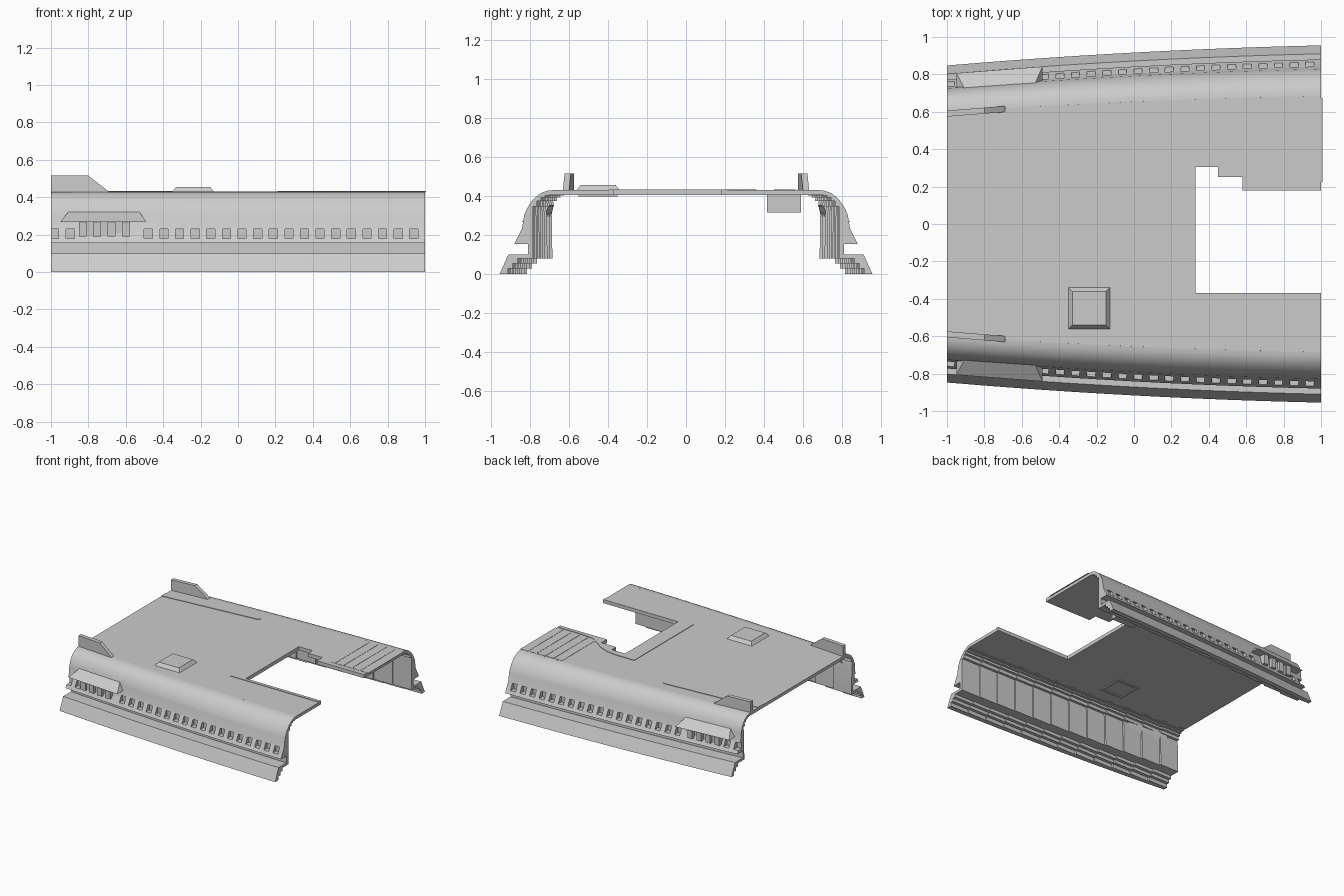
import bpy
import bmesh
import math

if "Cube" in bpy.data.objects:
    bpy.data.objects.remove(bpy.data.objects["Cube"], do_unlink=True)

grey = bpy.data.materials.new("plain_grey")
grey.use_nodes = True
grey.diffuse_color = (0.6, 0.6, 0.6, 1)
grey.node_tree.nodes["Principled BSDF"].inputs["Base Color"].default_value = grey.diffuse_color


def make(name, bm, mirror=False):
    bmesh.ops.recalc_face_normals(bm, faces=bm.faces[:])
    mesh = bpy.data.meshes.new(name)
    bm.to_mesh(mesh)
    bm.free()
    mesh.materials.append(grey)
    obj = bpy.data.objects.new(name, mesh)
    bpy.context.collection.objects.link(obj)
    if mirror:
        mod = obj.modifiers.new("both_sides", 'MIRROR')
        mod.use_axis = (False, True, False)
        mod.use_mirror_merge = False
    return obj


def add_box(bm, x0, x1, y0, y1, z0, z1):
    made = bmesh.ops.create_cube(bm, size=1)["verts"]
    for v in made:
        v.co = (x1 if v.co.x > 0 else x0, y1 if v.co.y > 0 else y0,
                z1 if v.co.z > 0 else z0)


def plate(name, points, z0, z1):
    bm = bmesh.new()
    face = bm.faces.new([bm.verts.new((x, y, z0)) for x, y in points])
    top = bmesh.ops.extrude_face_region(bm, geom=[face])["geom"]
    for v in top:
        if isinstance(v, bmesh.types.BMVert):
            v.co.z = z1
    return make(name, bm)


def hull(name, points, mirror=False):
    bm = bmesh.new()
    for p in points:
        bm.verts.new(p)
    bmesh.ops.convex_hull(bm, input=bm.verts[:])
    return make(name, bm, mirror)


# The side walls spread outwards towards +x
def spread(x):
    t = 1 - x
    return -0.023 * t - 0.0154 * t * t


def roof_edge(x):
    return 0.685 + 0.8 * spread(x)


def scale_at(z):
    return 1 - 0.2 * min(1, max(0, (z - 0.28) / 0.12))


# Wall section: outside going up, stepped inside coming down
outer = [(0.955, 0), (0.91, 0.10), (0.81, 0.10), (0.81, 0.155), (0.88, 0.155), (0.84, 0.235)]
for i in range(1, 10):
    a = math.radians(20 + 70 * i / 9)
    outer.append((0.685 + 0.162 * math.cos(a), 0.195 + 0.235 * math.sin(a)))
inner = [(0.685, 0.405)]
for i in range(5):
    y = 0.705 + 0.02 * i
    z = 0.195 + 0.21 * math.sqrt(max(0, 1 - ((y - 0.685) / 0.115) ** 2))
    inner += [(y, inner[-1][1]), (y, z)]
inner += [(0.785, 0.08), (0.865, 0.08), (0.865, 0.055), (0.89, 0.055),
          (0.89, 0.03), (0.915, 0.03), (0.915, 0)]

STEPS = 12
stations = []
for i in range(STEPS):
    x0, x1 = -1 + 2 * i / STEPS, -1 + 2 * (i + 1) / STEPS
    level = spread((x0 + x1) / 2)
    stations += [(x0 + (0.002 if i else 0), level), (x1, level)]

bm = bmesh.new()
rings = []
for x, level in stations:
    ring = [bm.verts.new((x, y + spread(x) * scale_at(z), z)) for y, z in outer]
    ring += [bm.verts.new((x, y + level * scale_at(z), z)) for y, z in inner]
    rings.append(ring)
n = len(rings[0])
for a, b in zip(rings, rings[1:]):
    for j in range(n):
        k = (j + 1) % n
        bm.faces.new((a[j], a[k], b[k], b[j]))
bm.faces.new(rings[0])
bm.faces.new(rings[-1])
walls = make("side_walls", bm)

# Row of recessed windows
bm = bmesh.new()
for k in range(24):
    x = 0.94 - 0.0835 * k
    if not -0.87 < x < -0.5:
        y = 0.825 + spread(x)
        add_box(bm, x - 0.022, x + 0.022, y, y + 0.1, 0.18, 0.23)
cutter = make("window_cutter", bm)
cutter.hide_render = True
cut = walls.modifiers.new("windows", 'BOOLEAN')
cut.operation = 'DIFFERENCE'
cut.solver = 'EXACT'
cut.object = cutter
mod = walls.modifiers.new("both_sides", 'MIRROR')
mod.use_axis = (False, True, False)
mod.use_mirror_merge = False
bpy.ops.object.select_all(action='DESELECT')
walls.select_set(True)
bpy.context.view_layer.objects.active = walls
for m in ("windows", "both_sides"):
    bpy.ops.object.modifier_apply(modifier=m)
bpy.data.objects.remove(cutter, do_unlink=True)
bpy.ops.object.shade_smooth_by_angle(angle=math.radians(25))

# Roof with a stepped notch open at the +x end
xs = [-1 + 0.2 * i for i in range(11)]
notch = [(1, 0.18), (0.58, 0.18), (0.58, 0.25), (0.45, 0.25), (0.45, 0.305),
         (0.33, 0.305), (0.33, -0.37), (1, -0.37)]
plate("roof", [(x, roof_edge(x)) for x in xs] + notch
      + [(x, -roof_edge(x)) for x in reversed(xs)], 0.405, 0.43)

# Thin trim around the notch
trim = [(1, -0.395), (0.21, -0.395), (0.21, 0.36), (0.38, 0.36), (0.46, 0.348),
        (0.54, 0.315), (0.62, 0.26), (0.68, 0.22), (0.8, 0.21), (1, 0.21)]
plate("notch_trim", trim + notch, 0.429, 0.434)

# Thin slats on the left arm of the roof
bm = bmesh.new()
for i in range(5):
    x = 0.64 + 0.075 * i
    add_box(bm, x, x + 0.068, 0.225, roof_edge(x) - 0.01, 0.429, 0.432)
make("roof_slats", bm)

# Long round-ended strip on the roof
strip = [(-1, 0.45), (-0.21, 0.52)]
strip += [(-0.2 + 0.022 * math.cos(math.radians(a)), 0.541 + 0.021 * math.sin(math.radians(a)))
          for a in range(-75, 90, 25)]
plate("roof_strip", strip + [(-0.21, 0.562), (-1, 0.51)], 0.429, 0.434)

# Bevelled roof hatch and its frame underneath
corners = [(-1, -1), (1, -1), (1, 1), (-1, 1)]
hull("roof_hatch", [(-0.24 + r * sx, -0.45 + r * sy, z)
                    for r, z in ((0.112, 0.429), (0.09, 0.456)) for sx, sy in corners])
bm = bmesh.new()
for s in (-1, 1):
    add_box(bm, -0.24 + s * 0.09 - 0.01, -0.24 + s * 0.09 + 0.01, -0.55, -0.35, 0.398, 0.41)
    add_box(bm, -0.33, -0.15, -0.45 + s * 0.09 - 0.01, -0.45 + s * 0.09 + 0.01, 0.398, 0.41)
make("hatch_frame", bm)

# Upright fins on the roof edges
fin = []
for x, z in ((-1, 0.41), (-0.69, 0.41), (-0.69, 0.43), (-0.8, 0.515), (-1, 0.515)):
    y = 0.59 + 0.08 * (x + 1)
    fin += [(x, y - 0.016, z), (x, y + 0.016, z)]
hull("roof_fins", fin, True)

# Sloped awnings over the slotted side panels
awning = []
for bottom, top in ((-0.95, -0.88), (-0.49, -0.55)):
    awning += [(bottom, 0.91 + spread(bottom), 0.268), (bottom, 0.80 + spread(bottom), 0.268),
               (top, 0.775 + spread(top), 0.355)]
hull("side_awnings", awning, True)

bm = bmesh.new()
for i in range(4):
    x = -0.83 + 0.077 * i
    y = 0.885 + spread(x)
    add_box(bm, x - 0.021, x + 0.021, y - 0.08, y, 0.19, 0.27)
add_box(bm, -0.85, -0.58, 0.74, 0.775, 0.19, 0.27)
make("awning_piers", bm, True)

# Box hung beneath the roof
bm = bmesh.new()
add_box(bm, 0.36, 0.56, 0.415, 0.59, 0.315, 0.41)
make("hanging_box", bm)
